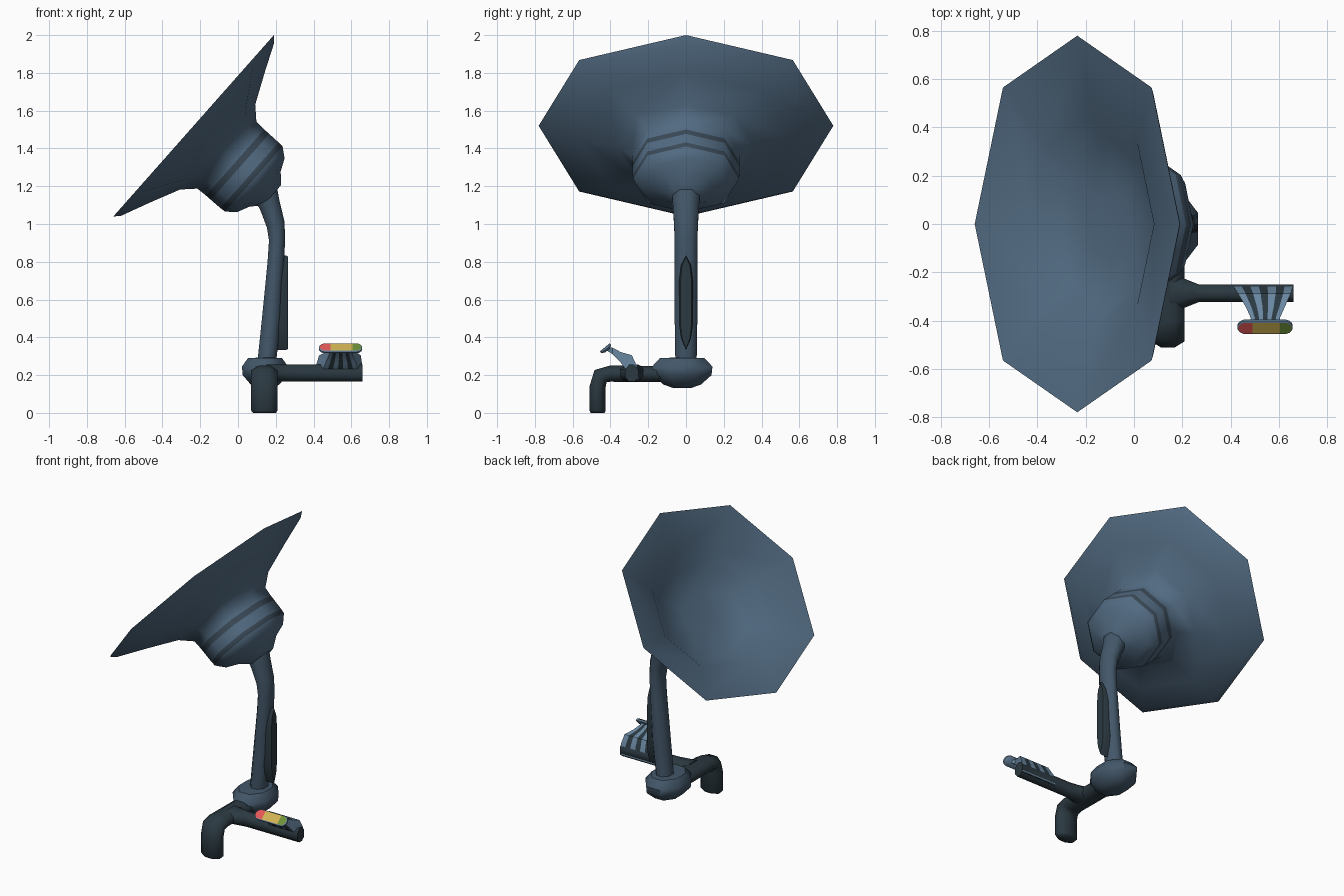
import bpy, bmesh, math
from mathutils import Vector as V

if "Cube" in bpy.data.objects:
    bpy.data.objects.remove(bpy.data.objects["Cube"])


def material(name, rgb):
    m = bpy.data.materials.new(name)
    lin = [((c / 255 + 0.055) / 1.055) ** 2.4 for c in rgb]
    m.diffuse_color = (*lin, 1)
    m.use_nodes = True
    m.node_tree.nodes["Principled BSDF"].inputs["Base Color"].default_value = m.diffuse_color
    return m


BLUE = material("slate_blue", (82, 107, 130))
POST = material("post_blue", (67, 87, 105))
STRIPE = material("stripe_blue", (58, 74, 88))
DARK = material("dark_slate", (43, 57, 65))
LIGHT = material("light_blue", (106, 136, 162))
RED = material("red", (228, 88, 88))
YELLOW = material("yellow", (208, 178, 82))
GREEN = material("green", (110, 145, 55))


def finish(name, bm, mats, smooth=50, recalc=True):
    if recalc:
        bmesh.ops.recalc_face_normals(bm, faces=bm.faces)
    me = bpy.data.meshes.new(name)
    bm.to_mesh(me)
    bm.free()
    for m in mats:
        me.materials.append(m)
    ob = bpy.data.objects.new(name, me)
    bpy.context.collection.objects.link(ob)
    bpy.ops.object.select_all(action='DESELECT')
    ob.select_set(True)
    bpy.context.view_layer.objects.active = ob
    bpy.ops.object.shade_smooth_by_angle(angle=math.radians(smooth))
    return ob


def loft(name, rings, mats, rule=lambda i, j: 0, smooth=50):
    """Skin a list of point rings and cap both ends."""
    bm = bmesh.new()
    rows = [[bm.verts.new(p) for p in r] for r in rings]
    n = len(rows[0])
    for i in range(len(rows) - 1):
        for j in range(n):
            k = (j + 1) % n
            f = bm.faces.new((rows[i][j], rows[i][k], rows[i + 1][k], rows[i + 1][j]))
            f.material_index = rule(i, j)
    bm.faces.new(rows[0])
    bm.faces.new(rows[-1])
    return finish(name, bm, mats, smooth)


def ring(c, a, b, n=8):
    """Polygon ring whose flat sides reach the half-extents a and b."""
    c, a, b = V(c), V(a), V(b)
    k = 1 / math.cos(math.pi / n)
    return [c + a * k * math.cos(t) + b * k * math.sin(t)
            for t in [(j + 0.5) * math.tau / n for j in range(n)]]


# Tilted frame of the dish: U lies up the rim, B points out of the back
C = V((-0.235, 0, 1.52))
U = V((0.663, 0, 0.749))
B = V((0.749, 0, -0.663))
Y = V((0, 1, 0))


def octagon(r, d):
    pts = []
    for j in range(8):
        q = r * (1.025 if j % 2 else 1)
        t = j * math.pi / 4
        pts.append(C + B * d + U * q * math.cos(t) + Y * q * 1.217 * math.sin(t))
    return pts


# Octagonal dish and its housing in one skin (radius, depth), from the back
# over two dark stripes and the rim into the hollow front
profile = [(0.07, 0.555), (0.125, 0.505), (0.19, 0.475), (0.23, 0.425), (0.232, 0.395),
           (0.233, 0.328), (0.233, 0.293), (0.236, 0.235), (0.30, 0.17), (0.46, 0.095),
           (0.612, 0.028), (0.641, 0), (0.61, 0.01), (0.38, 0.088), (0.29, 0.166), (0.12, 0.19)]
loft("dish", [octagon(r, d) for r, d in profile], [BLUE, STRIPE],
     lambda i, j: 1 if i in (3, 5) else 0)

# Curved post (x, z, half x, half y)
post = [(0.15, 0.25, 0.05, 0.056), (0.178, 0.5, 0.052, 0.06), (0.2, 0.8, 0.044, 0.06),
        (0.207, 0.92, 0.043, 0.061), (0.199, 1.0, 0.046, 0.063), (0.168, 1.1, 0.052, 0.07),
        (0.13, 1.2, 0.07, 0.077)]
loft("post", [ring((x, 0, z), (a, 0, 0.15 * a if z < 1 else 0.4 * a), (0, b, 0))
              for x, z, a, b in post], [POST], smooth=65)

# Long dark panel on the rear of the post
outline = [(0, 0.25), (0.026, 0.2), (0.036, 0.12), (0.036, -0.12), (0.026, -0.19),
           (0, -0.25), (-0.026, -0.19), (-0.036, -0.12), (-0.036, 0.12), (-0.026, 0.2)]
loft("post_panel", [[(x, y * f, 0.583 + z * (0.9 + 0.1 * f)) for y, z in outline]
                    for x, f in ((0.19, 1), (0.255, 1), (0.265, 0.8))], [DARK], smooth=35)

# Rounded hub at the foot of the post
hub = [(0.3, 0.132), (0.62, 0.15), (0.97, 0.2), (1, 0.245), (0.74, 0.29), (0.4, 0.292)]
loft("hub", [ring((0.143, -0.02, z), (0.122 * f, 0, 0), (0, 0.16 * f, 0)) for f, z in hub],
     [POST], smooth=45)

# Bent leg: sideways from the hub, then down (y, z, section direction)
leg = [(-0.08, 0.205, 0, 1), (-0.4, 0.208, 0, 1), (-0.452, 0.195, -0.75, 0.75),
       (-0.468, 0.14, -1, 0), (-0.468, 0.012, -1, 0)]
rings = [ring((0.14, y, z), (0.07, 0, 0), (0, 0.043 * wy, 0.043 * wz)) for y, z, wy, wz in leg]
rings.append(ring((0.14, -0.468, 0), (0.06, 0, 0), (0, -0.036, 0)))
loft("leg", rings, [DARK], smooth=65)

# Side arm
arm = [(0.15, 0.085), (0.21, 0.06), (0.27, 0.036), (0.66, 0.036)]
loft("side_arm", [ring((x, -0.287, 0.21), (0, h, 0), (0, 0, 0.045)) for x, h in arm],
     [DARK], smooth=65)

# Fanned striped neck (y, top z, bottom z, centre x, half width)
fan = [(-0.252, 0.2, 0.18, 0.53, 0.129), (-0.26, 0.25, 0.18, 0.535, 0.123),
       (-0.287, 0.305, 0.19, 0.54, 0.11), (-0.345, 0.322, 0.265, 0.544, 0.08),
       (-0.39, 0.345, 0.312, 0.544, 0.06), (-0.42, 0.35, 0.33, 0.544, 0.07)]
rings = []
for y, zt, zb, cx, h in fan:
    xs = [cx + h * (2 * k / 7 - 1) for k in range(8)]
    rings.append([(x, y, zt) for x in xs] + [(x, y, zb) for x in reversed(xs)])
loft("fan_neck", rings, [LIGHT, DARK], lambda i, j: j % 2 if j not in (7, 15) else 0, smooth=40)

# Oval head with a three-colour face
HC, HV, HN = V((0.543, -0.43, 0.347)), V((0, 0.77, 0.64)), V((0, -0.64, 0.77))


def oval(off, grow):
    pts = []
    for j in range(16):
        t = (j + 0.5) * math.tau / 16
        side = 0.08 if math.cos(t) > 0 else -0.08
        r = 0.035 + grow
        pts.append(HC + HN * off + V((side + r * math.cos(t), 0, 0)) + HV * r * math.sin(t))
    return pts


loft("head", [oval(-0.022, -0.02), oval(-0.012, 0), oval(-0.002, 0), oval(0, -0.004)], [LIGHT])
bm = bmesh.new()
bm.faces.new([bm.verts.new(p) for p in oval(0.003, -0.005)])
for x in (0.49, 0.605):
    bmesh.ops.bisect_plane(bm, geom=bm.verts[:] + bm.edges[:] + bm.faces[:],
                           plane_co=(x, 0, 0), plane_no=(1, 0, 0))
for f in bm.faces:
    x = f.calc_center_median().x
    f.material_index = 0 if x < 0.49 else 1 if x < 0.605 else 2
    f.normal_update()
    if f.normal.dot(HN) < 0:
        f.normal_flip()
finish("head_face", bm, [RED, YELLOW, GREEN], 30, recalc=False)
